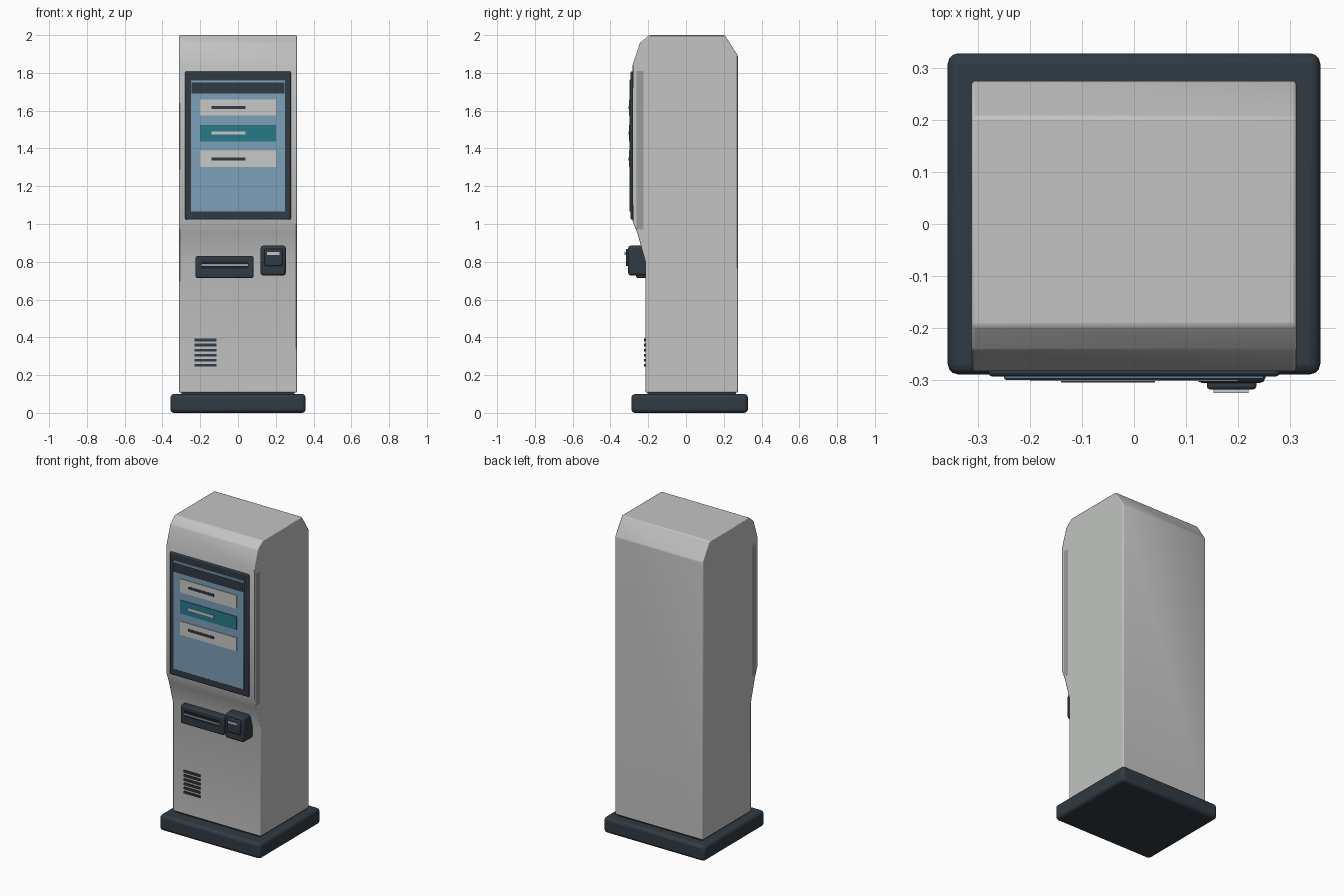
import bpy, bmesh

if "Cube" in bpy.data.objects:
    bpy.data.objects.remove(bpy.data.objects["Cube"], do_unlink=True)


def material(name, r, g, b):
    m = bpy.data.materials.new(name)
    m.use_nodes = True
    m.diffuse_color = (r, g, b, 1)
    m.node_tree.nodes["Principled BSDF"].inputs["Base Color"].default_value = (r, g, b, 1)
    return m


SHELL = material("light grey shell", 0.54, 0.55, 0.54)
TRIM = material("mid grey trim", 0.33, 0.33, 0.32)
DARK = material("dark slate", 0.03, 0.043, 0.056)
BLACK = material("black slot", 0.012, 0.016, 0.02)
GLASS = material("blue screen", 0.2, 0.35, 0.48)
TEAL = material("teal button", 0.022, 0.19, 0.25)
WHITE = material("off white", 0.58, 0.59, 0.57)


def finish(bm, name, mat, bevel, segments):
    bmesh.ops.recalc_face_normals(bm, faces=bm.faces)
    mesh = bpy.data.meshes.new(name)
    bm.to_mesh(mesh)
    bm.free()
    mesh.materials.append(mat)
    ob = bpy.data.objects.new(name, mesh)
    bpy.context.collection.objects.link(ob)
    if bevel:
        mod = ob.modifiers.new("Bevel", "BEVEL")
        mod.width = bevel
        mod.segments = segments
        mod.limit_method = "ANGLE"
        bpy.ops.object.select_all(action="DESELECT")
        bpy.context.view_layer.objects.active = ob
        ob.select_set(True)
        bpy.ops.object.shade_smooth_by_angle(angle=0.6)
    return ob


def box(name, mat, x, y, z, bevel=0, segments=2):
    """Box from (low, high) pairs on each axis."""
    bm = bmesh.new()
    bmesh.ops.create_cube(bm, size=1)
    for v in bm.verts:
        for i, (lo, hi) in enumerate((x, y, z)):
            v.co[i] = hi if v.co[i] > 0 else lo
    return finish(bm, name, mat, bevel, segments)


def extrude_profile(name, mat, points, half_width, bevel):
    """Side profile in y, z swept across the width."""
    bm = bmesh.new()
    face = bm.faces.new([bm.verts.new((-half_width, y, z)) for y, z in points])
    new = bmesh.ops.extrude_face_region(bm, geom=[face])["geom"]
    for v in new:
        if isinstance(v, bmesh.types.BMVert):
            v.co.x = half_width
    return finish(bm, name, mat, bevel, 2)


# Base and cabinet
box("base", DARK, (-0.358, 0.358), (-0.289, 0.328), (0, 0.1), 0.02, 3)
box("plinth", DARK, (-0.3, 0.3), (-0.205, 0.265), (0.09, 0.12))
extrude_profile("cabinet", SHELL, [
    (0.275, 0.108), (0.275, 1.89), (0.205, 2.0), (-0.195, 2.0), (-0.243, 1.96),
    (-0.283, 1.84), (-0.283, 1.015), (-0.257, 0.95), (-0.215, 0.8), (-0.215, 0.108),
], 0.312, 0.006)

# Trim strip flush with the cabinet sides
box("side_trim", TRIM, (-0.3125, 0.3125), (-0.262, -0.225), (0.97, 1.81))

# Display
box("bezel", DARK, (-0.28, 0.28), (-0.293, -0.27), (1.023, 1.808), 0.007)
box("screen", GLASS, (-0.25, 0.25), (-0.298, -0.285), (1.065, 1.765), 0.002, 1)
box("screen_header", DARK, (-0.247, 0.247), (-0.3, -0.294), (1.692, 1.75))
for i, (colour, dash) in enumerate(((WHITE, DARK), (TEAL, WHITE), (WHITE, DARK))):
    z = 1.617 - i * 0.136
    box(f"menu_button_{i + 1}", colour, (-0.2, 0.2), (-0.302, -0.295), (z - 0.043, z + 0.043))
    box(f"button_dash_{i + 1}", dash, (-0.14, 0.04), (-0.305, -0.3), (z - 0.008, z + 0.008))

# Ticket dispenser
box("dispenser", DARK, (-0.224, 0.082), (-0.265, -0.2), (0.714, 0.83), 0.008)
box("dispenser_slot", BLACK, (-0.195, 0.056), (-0.268, -0.26), (0.765, 0.802))
box("dispenser_lip", TRIM, (-0.193, 0.054), (-0.271, -0.262), (0.778, 0.787))

# Card reader
box("card_reader", DARK, (0.12, 0.253), (-0.306, -0.2), (0.728, 0.885), 0.012)
box("reader_face", DARK, (0.14, 0.235), (-0.318, -0.3), (0.777, 0.868), 0.006)
box("reader_light", WHITE, (0.153, 0.22), (-0.325, -0.315), (0.837, 0.851))

# Vent slats
for i in range(6):
    z = 0.386 - i * 0.0268
    box(f"vent_slat_{i + 1}", DARK, (-0.23, -0.115), (-0.222, -0.21), (z - 0.007, z + 0.007))
